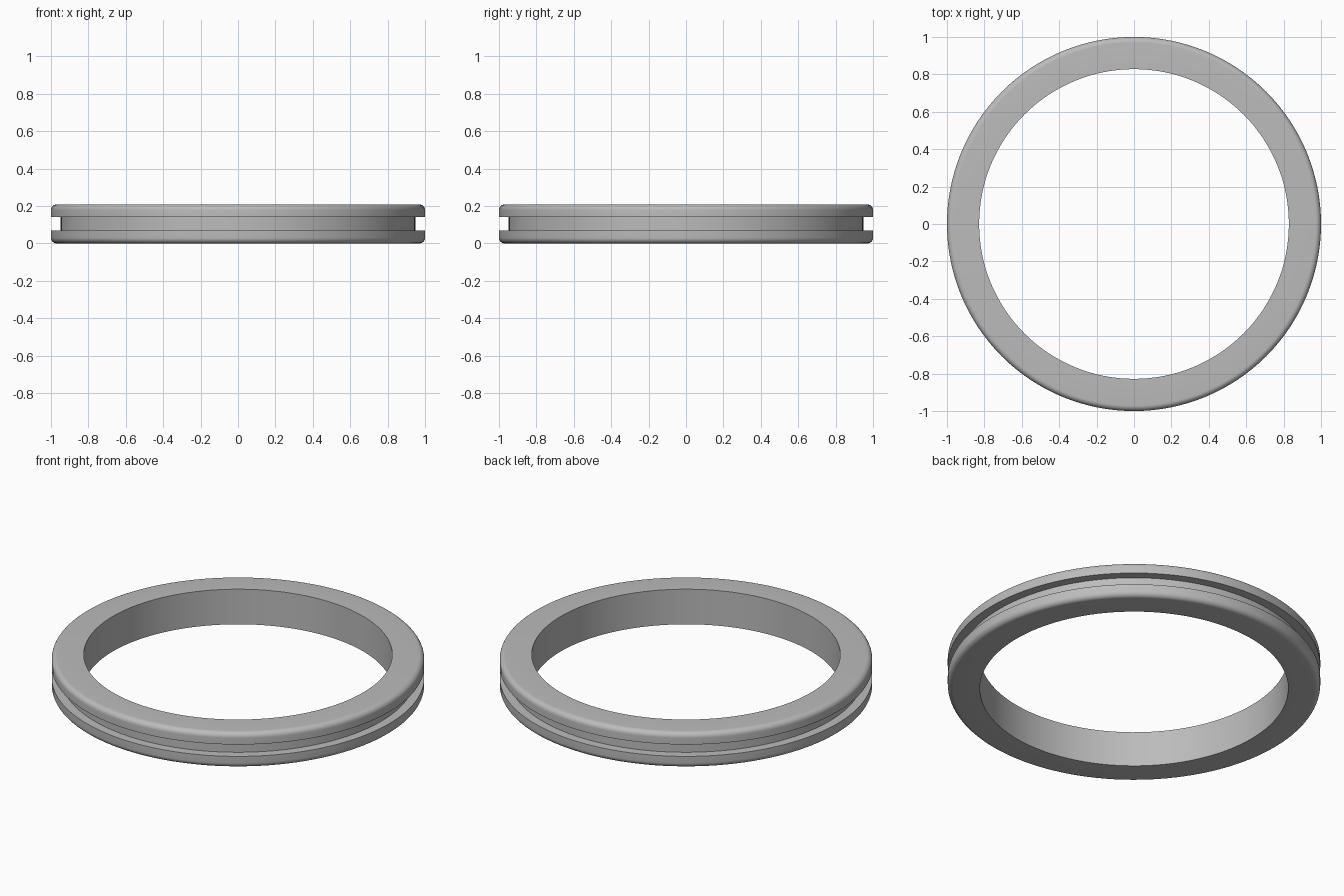
import bpy
import bmesh
from math import cos, sin, pi, radians

cube = bpy.data.objects.get("Cube")
if cube:
    bpy.data.objects.remove(cube, do_unlink=True)

INNER, OUTER, GROOVE = 0.828, 1.0, 0.948
HEIGHT, GROOVE_LOW, GROOVE_HIGH = 0.208, 0.07, 0.14
FILLET, FILLET_STEPS, SEGMENTS = 0.03, 8, 128

# Plain grey metal
grey = bpy.data.materials.new("grey metal")
grey.use_nodes = True
colour = (0.5, 0.5, 0.5, 1)
grey.diffuse_color = colour
grey.node_tree.nodes["Principled BSDF"].inputs["Base Color"].default_value = colour


def fillet(z, start):
    """Quarter-round points on the outer edge, as (radius, height)."""
    angles = [start + pi / 2 * i / FILLET_STEPS for i in range(FILLET_STEPS + 1)]
    return [(OUTER - FILLET + FILLET * cos(a), z + FILLET * sin(a)) for a in angles]


# Cross-section: flat bore, rounded outer rims, square groove
profile = [(INNER, 0)]
profile += fillet(FILLET, -pi / 2)
profile += [(OUTER, GROOVE_LOW), (GROOVE, GROOVE_LOW),
            (GROOVE, GROOVE_HIGH), (OUTER, GROOVE_HIGH)]
profile += fillet(HEIGHT - FILLET, 0)
profile += [(INNER, HEIGHT)]

# Revolve the section into the ring
bm = bmesh.new()
verts = [bm.verts.new((r, 0, z)) for r, z in profile]
edges = [bm.edges.new((v, verts[(i + 1) % len(verts)])) for i, v in enumerate(verts)]
bmesh.ops.spin(bm, geom=verts + edges, cent=(0, 0, 0), axis=(0, 0, 1),
               angle=2 * pi, steps=SEGMENTS, use_merge=True)
bmesh.ops.remove_doubles(bm, verts=bm.verts, dist=0.0001)
bmesh.ops.recalc_face_normals(bm, faces=bm.faces)

mesh = bpy.data.meshes.new("grooved_ring")
bm.to_mesh(mesh)
bm.free()
mesh.materials.append(grey)
ring = bpy.data.objects.new("grooved_ring", mesh)
bpy.context.collection.objects.link(ring)

# Smooth curves, sharp groove and bore edges
bpy.ops.object.select_all(action="DESELECT")
ring.select_set(True)
bpy.context.view_layer.objects.active = ring
bpy.ops.object.shade_smooth_by_angle(angle=radians(30))
